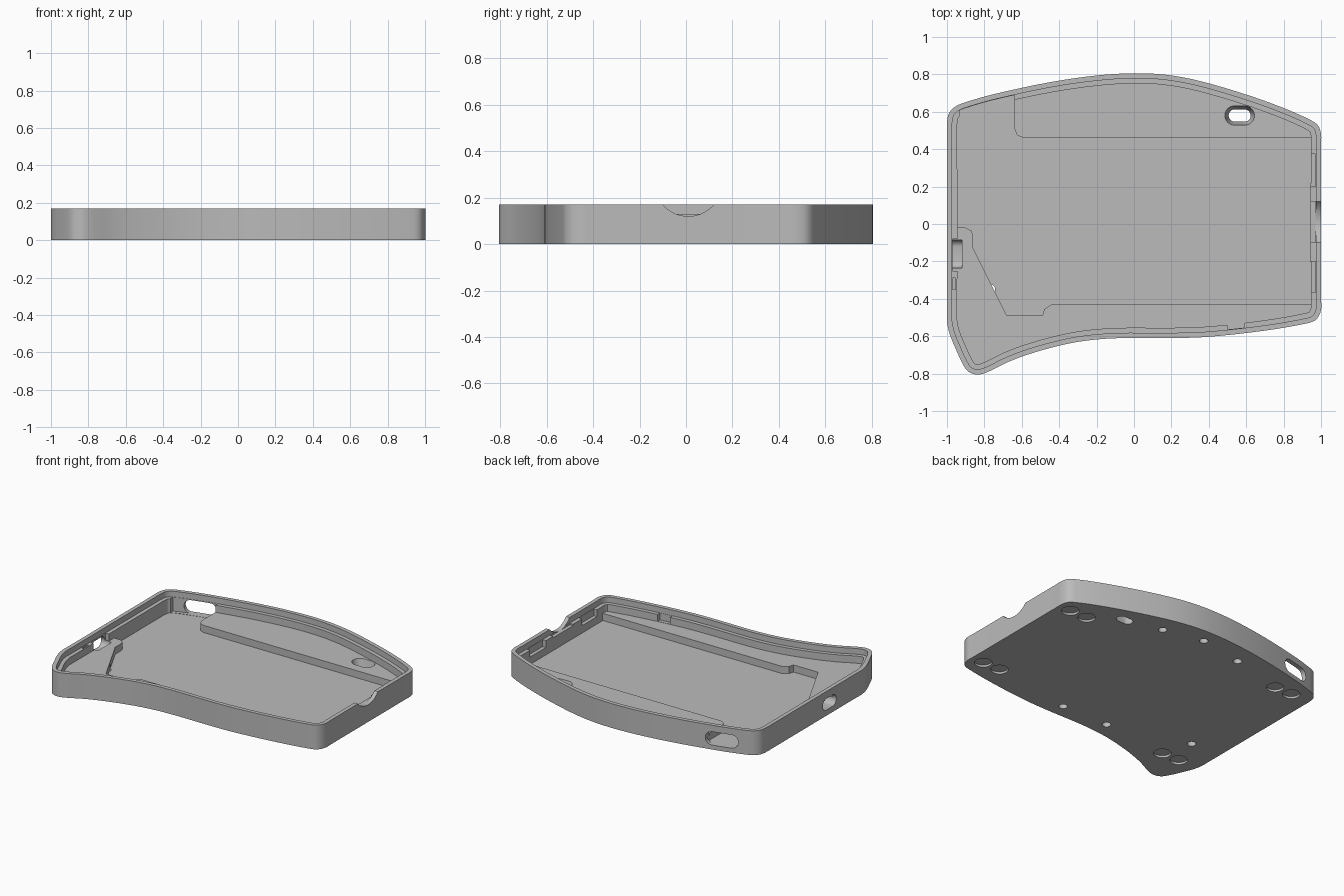
import bpy, bmesh, math
from mathutils import Vector, Matrix

cube = bpy.data.objects.get("Cube")
if cube:
    bpy.data.objects.remove(cube, do_unlink=True)

HEIGHT, FLOOR, STEP, LEDGE = 0.17, 0.03, 0.08, 0.13

grey = bpy.data.materials.new("plain grey")
grey.use_nodes = True
grey.diffuse_color = (0.5, 0.5, 0.5, 1)
grey.node_tree.nodes["Principled BSDF"].inputs["Base Color"].default_value = (0.5, 0.5, 0.5, 1)

# Control points of the tray outline, counter-clockwise from the back left
OUTLINE = [(-.91, .648), (-.96, .625), (-.99, .59), (-1, .54), (-1, .48),
           (-1, -.46), (-1, -.52), (-.985, -.59), (-.95, -.675), (-.915, -.75),
           (-.885, -.79), (-.835, -.805), (-.78, -.79), (-.66, -.732),
           (-.5, -.677), (-.3, -.63), (-.1, -.611), (.2, -.61), (.4, -.603),
           (.7, -.57), (.93, -.53), (.975, -.51), (1, -.46), (1, -.4), (1, .42),
           (1, .48), (.985, .525), (.945, .555), (.8, .62), (.6, .692), (.35, .765),
           (.17, .798), (0, .806), (-.2, .794), (-.45, .758), (-.75, .694)]


def spline(points, steps=4):
    """Closed smooth curve through the points."""
    p, n, out = [Vector(q) for q in points], len(points), []
    for i in range(n):
        a, b, c, d = (p[(i + k - 1) % n] for k in range(4))
        len_bc = (c - b).length
        t0 = (c - a).normalized() * len_bc
        t1 = (d - b).normalized() * len_bc
        for s in range(steps):
            t = s / steps
            h = t * t * (3 - 2 * t)
            out.append(b * (1 - h) + c * h + t0 * (t * (1 - t) ** 2) - t1 * (t * t * (1 - t)))
    return out


def inset(points, dist):
    """Move every point of a counter-clockwise loop inwards."""
    out, n = [], len(points)
    for i in range(n):
        t = (points[(i + 1) % n] - points[i - 1]).normalized()
        out.append(points[i] + Vector((-t.y, t.x)) * dist)
    return out


def loft(name, rings):
    """Solid through a stack of (points, z) loops, capped at both ends."""
    bm = bmesh.new()
    loops = [[bm.verts.new((p[0], p[1], z)) for p in pts] for pts, z in rings]
    for lo, hi in zip(loops, loops[1:]):
        for i in range(len(lo)):
            j = (i + 1) % len(lo)
            bm.faces.new((lo[i], lo[j], hi[j], hi[i]))
    bm.faces.new(loops[0][::-1])
    bm.faces.new(loops[-1])
    bmesh.ops.recalc_face_normals(bm, faces=bm.faces)
    mesh = bpy.data.meshes.new(name)
    bm.to_mesh(mesh)
    bm.free()
    mesh.materials.append(grey)
    obj = bpy.data.objects.new(name, mesh)
    bpy.context.collection.objects.link(obj)
    return obj


def prism(name, pts, z0, z1):
    return loft(name, [(pts, z0), (pts, z1)])


def box(name, x0, x1, y0, y1, z0, z1):
    return prism(name, [(x0, y0), (x1, y0), (x1, y1), (x0, y1)], z0, z1)


def stadium(half, r, n=16):
    """Circle stretched along x by half on each side."""
    pts = []
    for i in range(2 * n):
        a = math.pi * (i + .5) / n
        pts.append((r * math.cos(a) + math.copysign(half, math.cos(a)), r * math.sin(a)))
    return pts


def combine(obj, other, operation):
    """Apply a boolean and discard the helper."""
    mod = obj.modifiers.new(operation.lower(), 'BOOLEAN')
    mod.operation, mod.solver, mod.object = operation, 'EXACT', other
    bpy.context.view_layer.objects.active = obj
    bpy.ops.object.modifier_apply(modifier=mod.name)
    bpy.data.objects.remove(other, do_unlink=True)


# Tray shell: outer wall, thin lip, ledge and floor
edge = spline(OUTLINE)
lip, wall = inset(edge, .028), inset(edge, .055)
tray = loft("case_tray", [(edge, 0), (edge, HEIGHT), (lip, HEIGHT), (lip, LEDGE),
                          (wall, LEDGE), (wall, FLOOR)])

# Raised platforms along the back and the front, trimmed to the wall
back_platform = [(-.64, 1), (-.64, .51), (-.625, .475), (-.59, .46), (1.2, .46), (1.2, 1)]
front_platform = [(-1.2, -.02), (-.9, -.02), (-.87, -.035), (-.86, -.06), (-.86, -.13),
                  (-.68, -.49), (-.49, -.49), (-.48, -.455), (-.44, -.43),
                  (1.2, -.43), (1.2, -1), (-1.2, -1)]
for name, pts in (("back_platform", back_platform), ("front_platform", front_platform)):
    platform = prism(name, pts, FLOOR / 2, STEP)
    combine(platform, prism("trim", inset(edge, .04), -1, 1), 'INTERSECT')
    combine(tray, platform, 'UNION')

# Gaps in the ledge: x range, y range, bottom
gaps = [(-.93, -.64, .5, .9, .032), (-1, -.9, -.25, -.08, .082),
        (-1, -.955, -.35, -.29, .082), (.5, .59, -.7, -.5, .082),
        (.9, 1, .2, .375, .082), (.9, 1, -.365, -.2, .082),
        (.9, 1, -.1, .12, .12)]
for x0, x1, y0, y1, z0 in gaps:
    gap = box("ledge_gap", x0, x1, y0, y1, z0, HEIGHT + .1)
    combine(gap, prism("trim", inset(edge, .03), -1, 1), 'INTERSECT')
    combine(tray, gap, 'DIFFERENCE')

# Slots through the back wall and the left-hand end wall
for half, r, place, turn in ((.065, .047, (-.76, .69, .078), 13),
                             (.035, .04, (-.98, -.16, .08), 90)):
    slot = prism("wall_slot", stadium(half, r), -.06, .06)
    slot.data.transform(Matrix.Translation(place) @ Matrix.Rotation(math.radians(turn), 4, 'Z')
                        @ Matrix.Rotation(math.pi / 2, 4, 'X'))
    combine(tray, slot, 'DIFFERENCE')

# Shallow round notch in the rim of the other end
notch = prism("rim_notch", stadium(0, .146, 32), -.08, .08)
notch.data.transform(Matrix.Translation((1, .01, .266)) @ Matrix.Rotation(math.pi / 2, 4, 'Y'))
combine(tray, notch, 'DIFFERENCE')

# Tapered opening through the back platform
opening = loft("floor_opening", [(stadium(.025, .028), -.01), (stadium(.026, .033), 0),
                                 (stadium(.027, .052), STEP), (stadium(.027, .054), STEP + .01)])
opening.data.transform(Matrix.Translation((.565, .58, 0)))
combine(tray, opening, 'DIFFERENCE')


# Round recesses underneath: paired feet and screw holes
def recess(x, y, r, depth):
    hole = prism("recess", [(x + px, y + py) for px, py in stadium(0, r, 12)], -.05, depth)
    combine(tray, hole, 'DIFFERENCE')


for x, y in ((.77, .45), (-.85, .54), (.77, -.41), (-.84, -.56)):
    recess(x, y, .056, .015)
    recess(x + .135, y, .056, .015)
for x, y in ((.3, .64), (.01, .7), (-.32, .64), (.16, -.51), (-.2, -.51), (-.77, -.35)):
    recess(x, y, .028, .06)

# Smooth curved walls, sharp edges
bpy.ops.object.select_all(action='DESELECT')
tray.select_set(True)
bpy.context.view_layer.objects.active = tray
bpy.ops.object.shade_smooth_by_angle(angle=math.radians(30))
